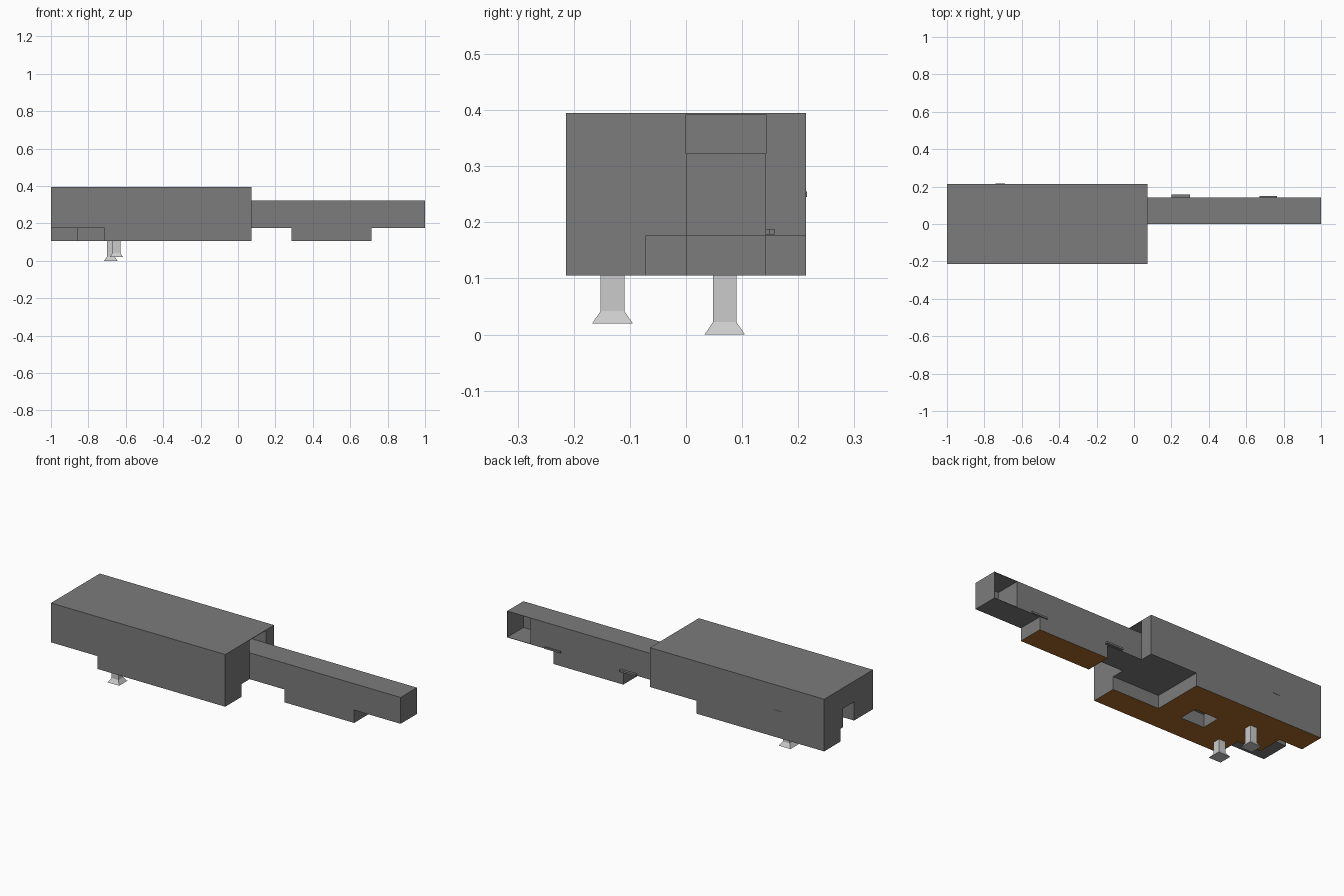
import bpy, bmesh

if "Cube" in bpy.data.objects:
    bpy.data.objects.remove(bpy.data.objects["Cube"])

U = 1 / 14          # module the whole model is laid out on
Z0 = 0.105          # underside height


def material(name, rgb):
    m = bpy.data.materials.new(name)
    m.diffuse_color = (*rgb, 1)
    m.use_nodes = True
    m.node_tree.nodes["Principled BSDF"].inputs["Base Color"].default_value = m.diffuse_color
    return m


DARK = material("dark_grey", (0.2, 0.2, 0.2))
BROWN = material("brown", (0.4, 0.15, 0.02))


def box(name, x, y, z, mat=DARK):
    """Box from (min, max) ranges."""
    bm = bmesh.new()
    bmesh.ops.create_cube(bm, size=1)
    for v in bm.verts:
        v.co = [r[0] if c < 0 else r[1] for c, r in zip(v.co, (x, y, z))]
    me = bpy.data.meshes.new(name)
    bm.to_mesh(me)
    bm.free()
    ob = bpy.data.objects.new(name, me)
    bpy.context.collection.objects.link(ob)
    if mat:
        me.materials.append(mat)
    return ob


def cut(ob, x, y, z):
    """Subtract a box from an object."""
    c = box("cutter", x, y, z)
    c.hide_render = True
    m = ob.modifiers.new("cut", 'BOOLEAN')
    m.operation, m.solver, m.object = 'DIFFERENCE', 'EXACT', c
    bpy.context.view_layer.objects.active = ob
    bpy.ops.object.modifier_apply(modifier=m.name)
    bpy.data.objects.remove(c)


def paint_underside(ob):
    ob.data.materials.clear()
    ob.data.materials.append(DARK)
    ob.data.materials.append(BROWN)
    for p in ob.data.polygons:
        low = p.normal.z < -0.9 and abs(p.center.z - Z0) < 0.004
        p.material_index = 1 if low else 0


# main body with stepped notches
body = box("main_body", (-1, U), (-3 * U, 3 * U), (Z0, 0.395))
step = Z0 + U
cut(body, (-1.1, -1 + 2 * U), (-0.4, U), (0, step))             # left end notch
cut(body, (-1 + 2 * U - .02, -1 + 4 * U), (-0.4, -U), (0, step))  # notch second step
cut(body, (-3 * U, 0.2), (-U, 0.4), (0, step))                  # right end notch
cut(body, (-U, 0.2), (0, 2 * U), (0.323, 0.392))                # recess above the arm
cut(body, (-0.5, -0.5 + 2 * U), (-U, U / 2), (0, step))         # bottom pocket
cut(body, (-1.1, -1 + 2 * U), (-0.048, 0.048), (step - .02, 0.28))  # left end slot
paint_underside(body)

# long arm with a hollow end open to the back
arm = box("arm", (U, 1), (0, 2 * U), (step, 0.323))
cut(arm, (1 - 2 * U, 0.998), (0.002, 0.3), (step + .002, 0.321))

# block under the arm
paint_underside(box("arm_block", (4 * U, 10 * U), (0, 2 * U), (Z0, step)))

# small rear tabs
box("arm_tab_inner", (0.2, 0.3), (2 * U, 0.158), (0.178, 0.188))
box("arm_tab_outer", (0.67, 0.765), (2 * U, 0.149), (0.178, 0.188))
box("body_tab", (-0.74, -0.69), (3 * U - .002, 3 * U + .0015), (0.245, 0.255))


# square legs with flared feet
def leg(name, x, y, z):
    bm = bmesh.new()
    rings = []
    for r, h in ((0.036, z), (0.021, z + 0.022), (0.021, Z0)):
        rings.append([bm.verts.new((x + a * r, y + b * r, h))
                      for a, b in ((-1, -1), (1, -1), (1, 1), (-1, 1))])
    for lo, hi in zip(rings, rings[1:]):
        for i in range(4):
            j = (i + 1) % 4
            bm.faces.new((lo[i], lo[j], hi[j], hi[i]))
    bm.faces.new(rings[0][::-1])
    bm.faces.new(rings[-1])
    me = bpy.data.meshes.new(name)
    bm.to_mesh(me)
    bm.free()
    bpy.context.collection.objects.link(bpy.data.objects.new(name, me))


leg("rear_leg", -0.68, 0.069, 0)
leg("front_leg", -0.65, -0.131, 0.02)
